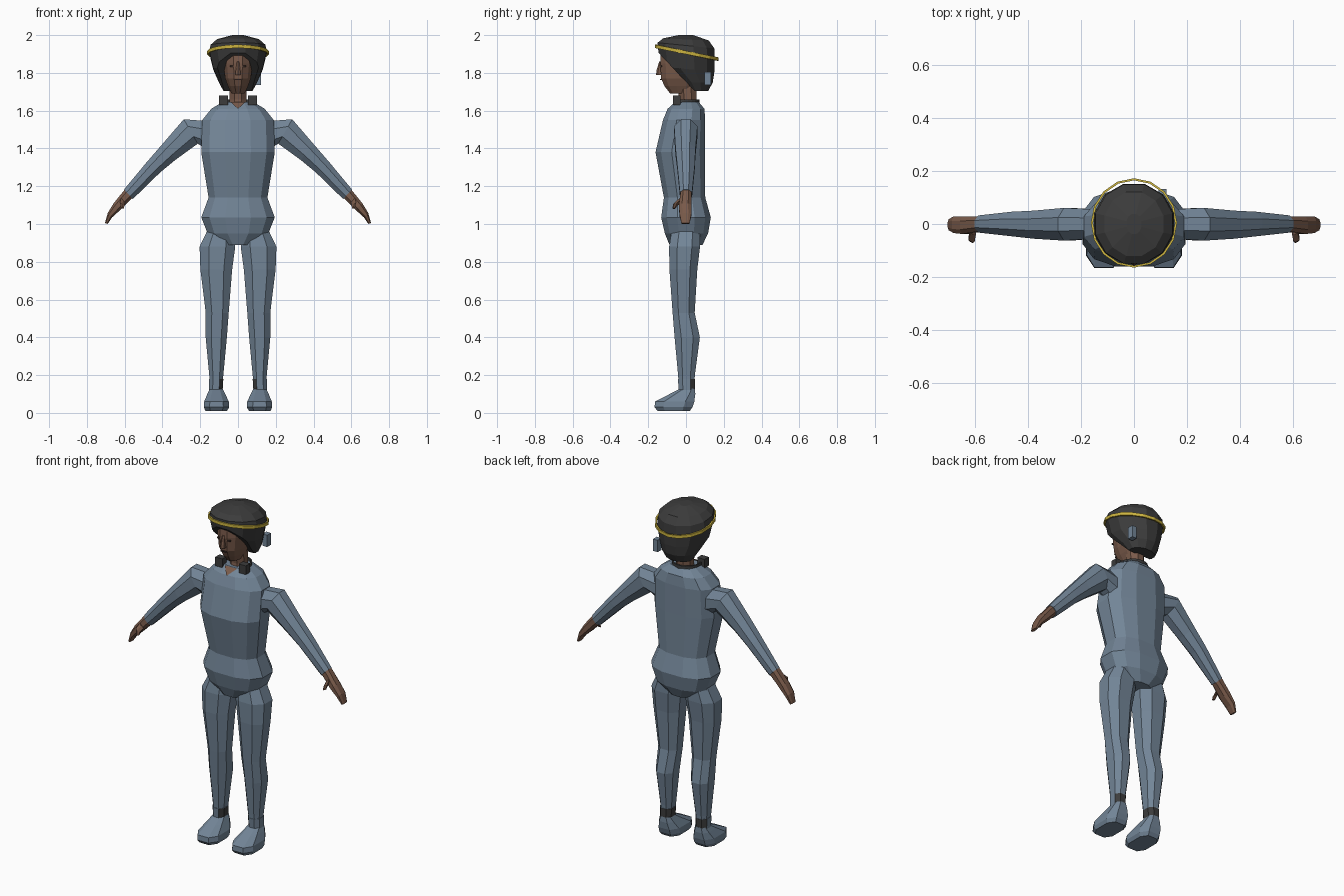
import bpy, bmesh, math
from mathutils import Vector

if "Cube" in bpy.data.objects:
    bpy.data.objects.remove(bpy.data.objects["Cube"])


def material(name, color):
    m = bpy.data.materials.new(name)
    m.use_nodes = True
    m.diffuse_color = (*color, 1)
    m.node_tree.nodes["Principled BSDF"].inputs["Base Color"].default_value = (*color, 1)
    return m


BLUE = material("blue grey cloth", (.17, .235, .31))
SKIN = material("brown skin", (.19, .102, .068))
DARK = material("charcoal", (.045, .045, .045))
YELLOW = material("yellow", (.6, .45, .05))
BROWN = material("dark brown", (.05, .03, .025))


def finish(name, bm, *mats, rule=None):
    bmesh.ops.recalc_face_normals(bm, faces=bm.faces)
    if rule:
        for f in bm.faces:
            f.material_index = rule(f)
    me = bpy.data.meshes.new(name)
    bm.to_mesh(me)
    bm.free()
    for m in mats:
        me.materials.append(m)
    ob = bpy.data.objects.new(name, me)
    bpy.context.collection.objects.link(ob)
    return ob


def loft(rings, n=8, power=1.0, phase=.5):
    """Skin rings of (centre, half axis u, half axis v)."""
    bm = bmesh.new()
    rows = []
    bend = lambda c: math.copysign(abs(c) ** power, c)
    for c, u, v in rings:
        angles = [math.tau * (i + phase) / n for i in range(n)]
        rows.append([bm.verts.new(Vector(c) + Vector(u) * bend(math.cos(a))
                                  + Vector(v) * bend(math.sin(a))) for a in angles])
    for a, b in zip(rows, rows[1:]):
        for i in range(n):
            j = (i + 1) % n
            bm.faces.new((a[i], a[j], b[j], b[i]))
    bm.faces.new(rows[0])
    bm.faces.new(rows[-1])
    return bm


def level(z, x0, x1, y0, y1, tilt=0):
    """Level ring given by its extents; tilt drops the back."""
    h = (y1 - y0) / 2
    return ((x0 + x1) / 2, (y0 + y1) / 2, z), ((x1 - x0) / 2, 0, 0), (0, h, -h * tilt)


def across(side, top, low, y0, y1):
    """Ring across an arm, from its upper to its lower edge."""
    (tx, tz), (lx, lz) = top, low
    return ((side * (tx + lx) / 2, (y0 + y1) / 2, (tz + lz) / 2),
            (side * (tx - lx) / 2, 0, (tz - lz) / 2), (0, (y1 - y0) / 2, 0))


def box(name, center, size, mat):
    bm = bmesh.new()
    bmesh.ops.create_cube(bm, size=1)
    for v in bm.verts:
        v.co = Vector(center) + Vector(s * c for s, c in zip(size, v.co))
    return finish(name, bm, mat)


# Torso
torso = [(.89, .08, -.09, .09), (.95, .165, -.115, .12), (1.035, .2, -.135, .135),
         (1.14, .16, -.12, .105), (1.38, .2, -.165, .105), (1.55, .195, -.125, .105),
         (1.61, .145, -.1, .1), (1.645, .085, -.06, .07)]
finish("torso", loft([level(z, -x, x, a, b) for z, x, a, b in torso], 12, .8), BLUE)

# Neck and collar opening
finish("neck", loft([level(1.6, -.05, .05, -.05, .06), level(1.66, -.05, .05, -.04, .06),
                     level(1.74, -.05, .05, -.05, .06)]), SKIN)
bm = bmesh.new()
bm.faces.new([bm.verts.new(p) for p in ((-.04, -.066, 1.646), (.04, -.066, 1.646), (0, -.108, 1.61))])
finish("neck_opening", bm, SKIN)

for side, label in ((1, "left"), (-1, "right")):
    # Trousers
    leg = [(.13, .085, .15, -.04, .045), (.2, .075, .155, -.045, .05),
           (.4, .055, .175, -.065, .078), (.53, .045, .175, -.075, .05),
           (.76, .025, .205, -.093, .065), (.88, .008, .21, -.095, .08),
           (.97, .02, .165, -.08, .08)]
    finish(label + "_leg", loft([level(z, side * a, side * b, c, d)
                                 for z, a, b, c, d in leg], 8, .85), BLUE)
    # Ankle, dark at the back and on the inner side
    finish(label + "_ankle", loft([level(.1, side * .08, side * .155, -.04, .05),
                                   level(.18, side * .075, side * .156, -.046, .051)], 8, .85),
           BLUE, DARK, rule=lambda f: int(f.calc_center_median().y > .02
                                          or abs(f.calc_center_median().x) < .1))
    # Shoe
    shoe = [(.01, .055, .175, -.155, .025), (.03, .043, .185, -.172, .04),
            (.06, .045, .183, -.17, .05), (.1, .065, .165, -.09, .053), (.13, .08, .15, -.03, .05)]
    finish(label + "_shoe", loft([level(z, side * a, side * b, c, d)
                                  for z, a, b, c, d in shoe], 8, .7), BLUE)
    # Sleeve
    sleeve = [((.15, 1.55), (.15, 1.38), -.06, .06), ((.29, 1.56), (.21, 1.42), -.068, .066),
              ((.4, 1.43), (.33, 1.335), -.06, .055), ((.49, 1.325), (.41, 1.27), -.05, .05),
              ((.605, 1.185), (.555, 1.13), -.035, .035)]
    finish(label + "_sleeve", loft([across(side, *s) for s in sleeve], 8), BLUE)
    # Hand and thumb
    hand = [((.6, 1.185), (.56, 1.135), -.03, .03), ((.66, 1.11), (.62, 1.075), -.04, .03),
            ((.69, 1.06), (.665, 1.035), -.036, .03), ((.705, 1.005), (.69, 1), -.025, .02)]
    finish(label + "_hand", loft([across(side, *s) for s in hand], 8, .8), SKIN)
    thumb = [((.62, 1.14), (.595, 1.11), -.04, -.01), ((.628, 1.115), (.6, 1.095), -.068, -.04),
             ((.62, 1.085), (.602, 1.08), -.072, -.055)]
    finish(label + "_thumb", loft([across(side, *s) for s in thumb], 6), SKIN)
    # Eye and collar block
    box(label + "_eye", (side * .032, -.131, 1.836), (.022, .008, .007), BROWN)
    box(label + "_collar_block", (side * .077, -.05, 1.655), (.046, .04, .052), DARK)

# Head
head = [(1.69, .035, -.085, .04), (1.73, .055, -.117, .07), (1.77, .07, -.135, .09),
        (1.85, .08, -.14, .1), (1.93, .078, -.135, .1)]
finish("head", loft([level(z, -x, x, a, b) for z, x, a, b in head], 12, .9), SKIN)
finish("nose", loft([level(1.79, -.016, .016, -.158, -.12), level(1.81, -.014, .014, -.157, -.12),
                     level(1.86, -.007, .007, -.142, -.12)], 6), SKIN)
box("mouth", (0, -.134, 1.765), (.035, .006, .006), BROWN)

# Helmet, cut away in front of the face
helmet = [(1.705, .08, .01, .12, 0), (1.75, .105, -.04, .145, 0), (1.82, .135, -.14, .155, .1),
          (1.91, .157, -.155, .157, .2), (1.945, .15, -.155, .155, .1),
          (1.977, .115, -.125, .125, .05), (2, .03, -.04, .04, 0)]
bm = loft([level(z, -x, x, a, b, t) for z, x, a, b, t in helmet], 12)
cut = bmesh.ops.bisect_plane(bm, geom=bm.verts[:] + bm.edges[:] + bm.faces[:],
                             plane_co=(0, -.14, 1.9), plane_no=(0, -1, -.95), clear_outer=True)
bmesh.ops.holes_fill(bm, edges=[e for e in cut["geom_cut"] if isinstance(e, bmesh.types.BMEdge)])
finish("helmet", bm, DARK)
box("helmet_pad", (.108, .115, 1.77), (.03, .035, .07), BLUE)


def hoop(name, center, rx, ry, tilt, height, mat, start, end, n=16):
    """Flat band bent around an ellipse, thickened."""
    bm = bmesh.new()
    rows = []
    for i in range(n + 1):
        a = math.radians(start + (end - start) * i / n)
        p = Vector(center) + Vector((rx * math.cos(a), ry * math.sin(a), -tilt * ry * math.sin(a)))
        rows.append([bm.verts.new(p + Vector((0, 0, s * height / 2))) for s in (-1, 1)])
    for a, b in zip(rows, rows[1:]):
        bm.faces.new((a[0], b[0], b[1], a[1]))
    ob = finish(name, bm, mat)
    ob.modifiers.new("thickness", "SOLIDIFY").thickness = .008
    return ob


# Yellow band and dark neck ring
hoop("helmet_band", (0, .004, 1.907), .163, .169, .2, .018, YELLOW, 0, 360)
hoop("neck_ring", (0, -.01, 1.65), .082, .082, 0, .02, DARK, -30, 210)
